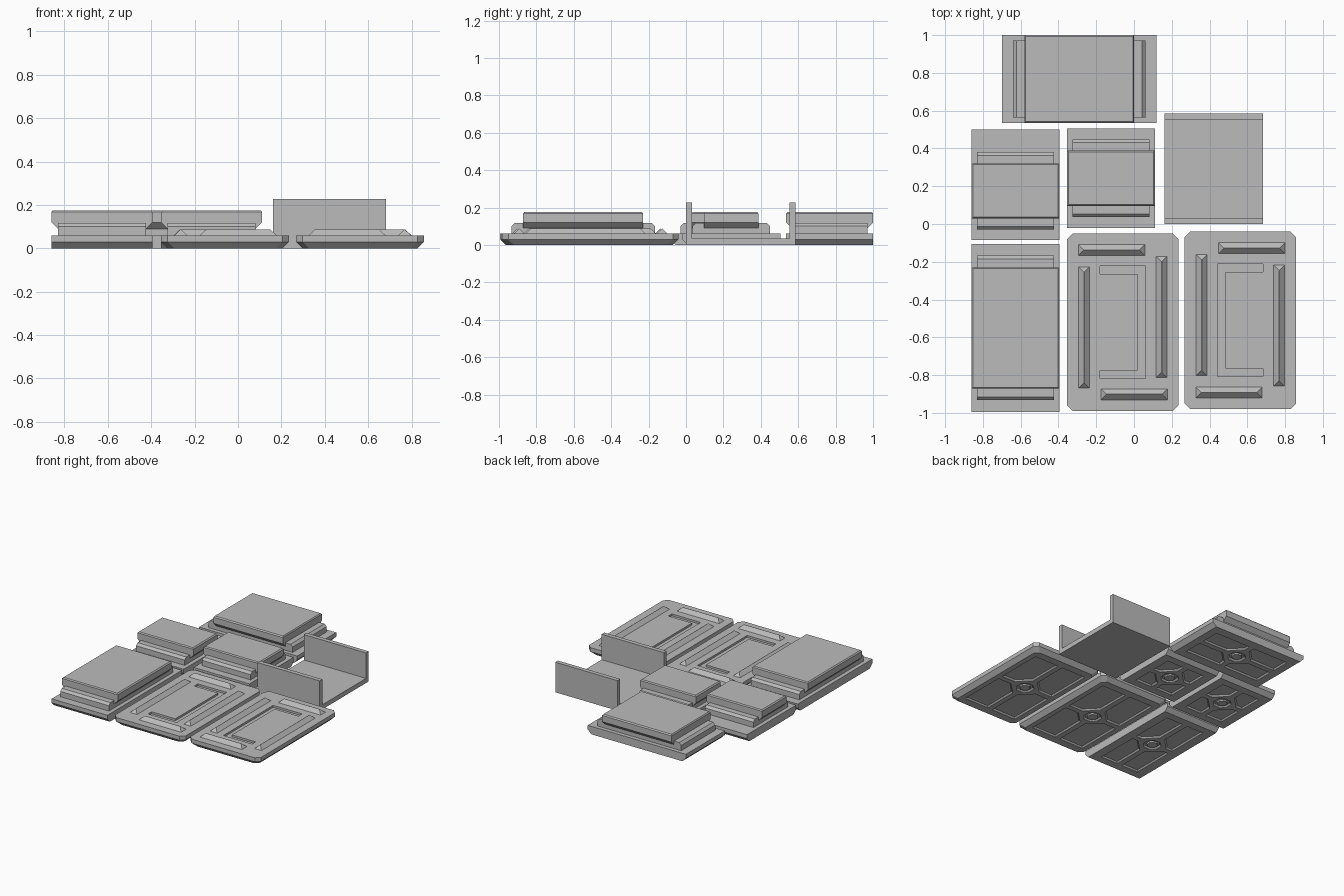
import bpy, bmesh, math

default = bpy.data.objects.get("Cube")
if default:
    bpy.data.objects.remove(default, do_unlink=True)

# One plain grey for everything
grey = bpy.data.materials.new("plain_grey")
grey.use_nodes = True
grey.diffuse_color = (0.5, 0.5, 0.5, 1)
grey.node_tree.nodes["Principled BSDF"].inputs["Base Color"].default_value = (0.5, 0.5, 0.5, 1)


def rect(hx, hy, cx=0, cy=0):
    return [(cx - hx, cy - hy), (cx + hx, cy - hy), (cx + hx, cy + hy), (cx - hx, cy + hy)]


def octagon(hx, hy, cut):
    x, y = hx - cut, hy - cut
    return [(-x, -hy), (x, -hy), (hx, -y), (hx, y), (x, hy), (-x, hy), (-hx, y), (-hx, -y)]


def finish(name, bm, place=(0, 0, 0)):
    """Turn a bmesh into an object; place is (x, y, turn about z)."""
    bmesh.ops.recalc_face_normals(bm, faces=bm.faces)
    mesh = bpy.data.meshes.new(name)
    bm.to_mesh(mesh)
    bm.free()
    mesh.materials.append(grey)
    obj = bpy.data.objects.new(name, mesh)
    bpy.context.collection.objects.link(obj)
    obj.location = (place[0], place[1], 0)
    obj.rotation_euler[2] = place[2]
    return obj


def loft(name, rings, place=(0, 0, 0)):
    """Skin a stack of (outline, height) rings and cap both ends."""
    bm = bmesh.new()
    loops = [[bm.verts.new((x, y, z)) for x, y in outline] for outline, z in rings]
    n = len(loops[0])
    for low, high in zip(loops, loops[1:]):
        for i in range(n):
            j = (i + 1) % n
            bm.faces.new((low[i], low[j], high[j], high[i]))
    bm.faces.new(loops[0][::-1])
    bm.faces.new(loops[-1])
    return finish(name, bm, place)


def cut(obj, outlines, start, depth, taper=0.0):
    """Sink sloped recesses into obj; depth is signed from the start height."""
    bm = bmesh.new()
    for outline in outlines:
        base = bm.faces.new([bm.verts.new((x, y, start)) for x, y in outline])
        ext = bmesh.ops.extrude_face_region(bm, geom=[base])["geom"]
        for v in ext:
            if isinstance(v, bmesh.types.BMVert):
                v.co.z += depth
        if taper:
            cap = [f for f in ext if isinstance(f, bmesh.types.BMFace)]
            bm.normal_update()
            bmesh.ops.inset_individual(bm, faces=cap, thickness=taper, depth=taper)
    cutter = finish("recess_cutter", bm, (obj.location.x, obj.location.y, obj.rotation_euler[2]))
    cutter.hide_render = True
    mod = obj.modifiers.new("recess", "BOOLEAN")
    mod.operation, mod.solver, mod.object = "DIFFERENCE", "EXACT", cutter
    bpy.context.view_layer.update()
    bpy.context.view_layer.objects.active = obj
    bpy.ops.object.modifier_apply(modifier=mod.name)
    bpy.data.objects.remove(cutter, do_unlink=True)


def panel_underside(obj, name, hx, hy, place, cy=0):
    """Four corner panels with clipped inner corners around an octagonal ring."""
    a, b, g, r = hx - 0.07, hy - 0.09, 0.02, 0.11
    corner = [(g, b), (a, b), (a, g), (r, g), (g, r)]
    outlines = []
    for sx in (-1, 1):
        for sy in (-1, 1):
            pts = [(sx * x, sy * y + cy) for x, y in corner]
            outlines.append(pts if sx * sy < 0 else pts[::-1])
    # wind every outline counter-clockwise so the sloped floor faces up
    outlines = [o if sum(p[0] * q[1] - q[0] * p[1] for p, q in zip(o, o[1:] + o[:1])) > 0
                else o[::-1] for o in outlines]
    ring = [(x, y + cy) for x, y in octagon(0.06, 0.06, 0.035)]
    cut(obj, outlines + [ring], -0.01, 0.012, 0.01)
    boss = [(x, y + cy) for x, y in octagon(0.035, 0.035, 0.02)]
    loft(name + "_underside_boss", [(boss, 0), (boss, 0.02)], place)


def container(name, place, half_len, slab_len, ledge_len, base_shift=0, w=0.233):
    """Hatch block: chamfered base, end ledges and an overhanging slab."""
    s = base_shift
    base = loft(name + "_base", [(rect(w, half_len - 0.03, 0, s), 0), (rect(w, half_len, 0, s), 0.03),
                                 (rect(w, half_len, 0, s), 0.06)], place)
    panel_underside(base, name, w, half_len, place, s)
    n = w - 0.03
    loft(name + "_ledge", [(rect(n, ledge_len), 0.05), (rect(n, ledge_len), 0.1),
                           (rect(n, ledge_len - 0.017), 0.117)], place)
    loft(name + "_slab", [(rect(n, slab_len), 0.05), (rect(n, slab_len), 0.09),
                          (rect(w, slab_len), 0.12), (rect(w, slab_len), 0.167),
                          (rect(w - 0.008, slab_len - 0.006), 0.175)], place)


def ridged_plate(name, place, side):
    """Clipped-corner plate with a pinwheel of ridges and a C-shaped groove."""
    hx, hy = 0.295, 0.47
    plate = loft(name, [(octagon(hx - 0.03, hy - 0.03, 0.03), 0), (octagon(hx, hy, 0.03), 0.03),
                        (octagon(hx, hy, 0.03), 0.06)], place)
    panel_underside(plate, name, hx, hy, place)
    x0, x1, y1, t = -0.12 * side, 0.12 * side, 0.297, 0.042 * side
    d = abs(t)
    groove = [(x0, -y1), (x1, -y1), (x1, y1), (x0, y1), (x0, y1 - d),
              (x1 - t, y1 - d), (x1 - t, d - y1), (x0, d - y1)]
    cut(plate, [groove], 0.08, -0.035)
    for label, sign in (("back", 1), ("front", -1)):
        cx, cy = -0.06 * side * sign, 0.382 * sign
        loft(f"{name}_{label}_ridge", [(rect(0.178, 0.031, cx, cy), 0.058),
                                       (rect(0.148, 0.001, cx, cy), 0.087)], place)
    for label, sign in (("inner", 1), ("outer", -1)):
        cx, cy = 0.205 * side * sign, 0.028 * sign
        loft(f"{name}_{label}_ridge", [(rect(0.031, 0.323, cx, cy), 0.058),
                                       (rect(0.001, 0.293, cx, cy), 0.087)], place)


# Hatch blocks
container("rear_block", (-0.29, 0.768, math.pi / 2), 0.41, 0.29, 0.35)
container("right_block", (-0.627, 0.175, 0), 0.293, 0.145, 0.205, 0.033)
container("middle_block", (-0.122, 0.242, 0), 0.264, 0.146, 0.206)
container("front_block", (-0.627, -0.55, 0), 0.445, 0.321, 0.383)

# Mirrored pair of ridged plates
ridged_plate("middle_plate", (-0.059, -0.52, 0), 1)
ridged_plate("left_plate", (0.563, -0.51, 0), -1)

# Open tray: one U profile
tray = bmesh.new()
y0, y1, t, top = 0.0, 0.585, 0.032, 0.227
profile = [(y0, 0), (y1, 0), (y1, top), (y1 - t, top), (y1 - t, 0.035),
           (y0 + t, 0.035), (y0 + t, top), (y0, top)]
face = tray.faces.new([tray.verts.new((0.162, y, z)) for y, z in profile])
for item in bmesh.ops.extrude_face_region(tray, geom=[face])["geom"]:
    if isinstance(item, bmesh.types.BMVert):
        item.co.x = 0.682
finish("open_tray", tray)
